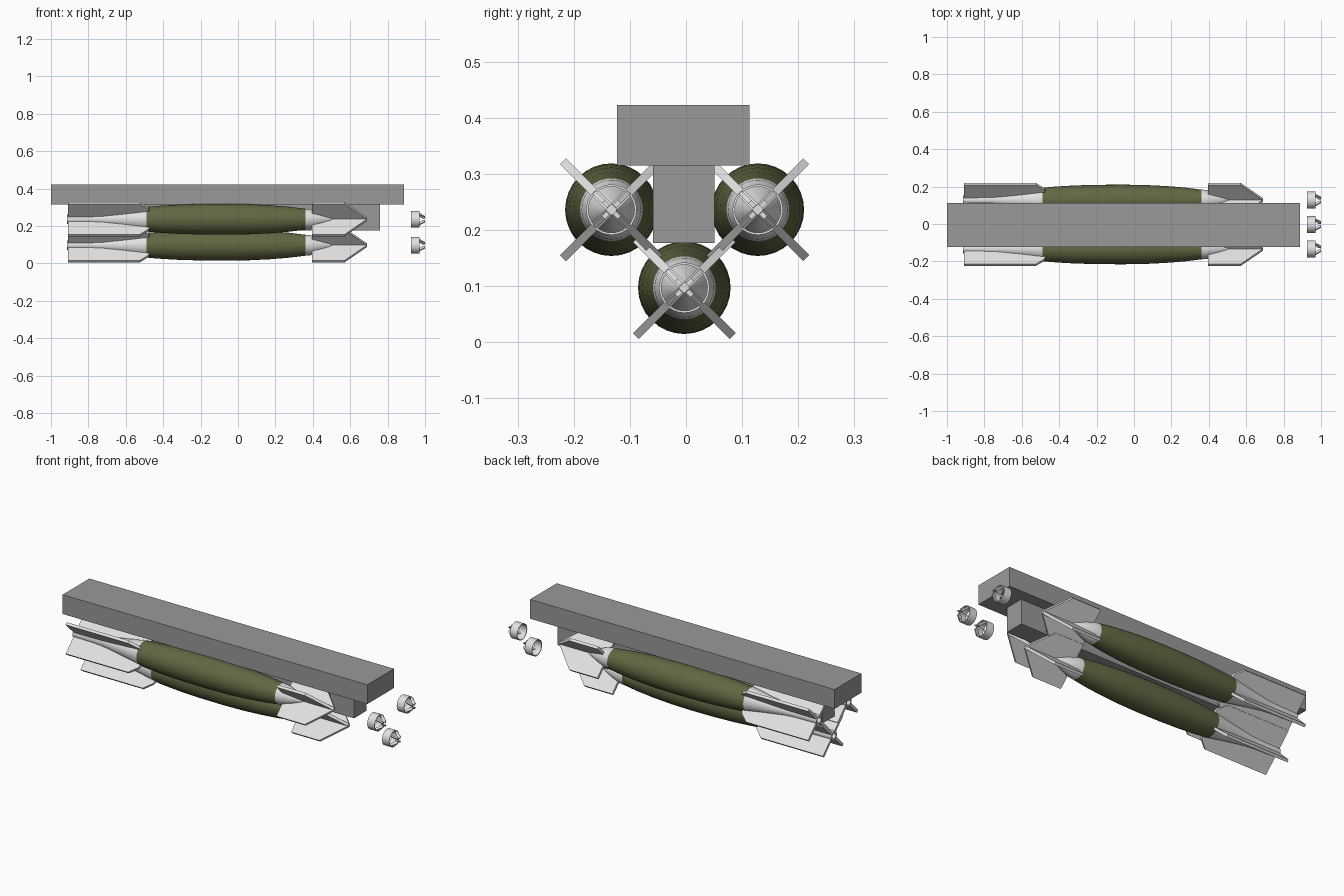
import bpy, bmesh, math
from mathutils import Matrix, Vector

if "Cube" in bpy.data.objects:
    bpy.data.objects.remove(bpy.data.objects["Cube"])


def material(name, rgb):
    m = bpy.data.materials.new(name)
    m.diffuse_color = (*rgb, 1)
    m.use_nodes = True
    m.node_tree.nodes["Principled BSDF"].inputs["Base Color"].default_value = m.diffuse_color
    return m


OLIVE = material("olive_green", (0.125, 0.135, 0.055))
LIGHT = material("light_grey", (0.76, 0.76, 0.76))
GREY = material("pylon_grey", (0.32, 0.32, 0.32))


def finish(bm, name, mat, smooth=False):
    bmesh.ops.recalc_face_normals(bm, faces=bm.faces)
    me = bpy.data.meshes.new(name)
    bm.to_mesh(me)
    bm.free()
    me.materials.append(mat)
    if smooth:
        me.shade_smooth()
        me.set_sharp_from_angle(angle=math.radians(35))
    return me


def lathe(name, profile, mat, n=32, closed=False):
    """Revolve (x, radius) points about the x axis."""
    bm = bmesh.new()
    rings = []
    for x, r in profile:
        rings.append([bm.verts.new((x, r * math.cos(2 * math.pi * i / n),
                                    r * math.sin(2 * math.pi * i / n))) for i in range(n)])
    pairs = list(zip(rings, rings[1:]))
    if closed:
        pairs.append((rings[-1], rings[0]))
    for a, b in pairs:
        for i in range(n):
            j = (i + 1) % n
            bm.faces.new((a[i], a[j], b[j], b[i]))
    if not closed:
        bm.faces.new(rings[0])
        bm.faces.new(rings[-1])
    return finish(bm, name, mat, True)


def plates(name, outline, thick, count, mat):
    """Flat plates from (x, radius) outlines, set diagonally about the x axis."""
    bm = bmesh.new()
    for k in range(count):
        rot = Matrix.Rotation(math.radians(45 + 90 * k), 3, 'X')
        vs = [bm.verts.new(rot @ Vector((x, -thick / 2, r))) for x, r in outline]
        f = bm.faces.new(vs)
        ext = bmesh.ops.extrude_face_region(bm, geom=[f])
        new = [v for v in ext["geom"] if isinstance(v, bmesh.types.BMVert)]
        bmesh.ops.translate(bm, vec=rot @ Vector((0, thick, 0)), verts=new)
    return finish(bm, name, mat)


def box(name, lo, hi, mat):
    bm = bmesh.new()
    bmesh.ops.create_cube(bm, size=1)
    for v in bm.verts:
        v.co = [l + (c + 0.5) * (h - l) for c, l, h in zip(v.co, lo, hi)]
    place(finish(bm, name, mat), name, (0, 0, 0))


def place(me, name, loc):
    ob = bpy.data.objects.new(name, me)
    ob.location = loc
    bpy.context.collection.objects.link(ob)


# parts of one bomb, around its own axis
parts = {
    "body": lathe("body", [(-0.49, 0.066), (-0.42, 0.072), (-0.32, 0.078), (-0.2, 0.0815),
                           (-0.06, 0.0825), (0.06, 0.0805), (0.17, 0.075), (0.27, 0.067),
                           (0.36, 0.056)], OLIVE),
    # hollow-ended tail cone
    "tail": lathe("tail", [(-0.88, 0.016), (-0.915, 0.016), (-0.915, 0.025), (-0.78, 0.027),
                           (-0.72, 0.031), (-0.6, 0.048), (-0.49, 0.066)], LIGHT),
    "nose": lathe("nose", [(0.36, 0.056), (0.395, 0.053), (0.44, 0.038),
                           (0.49, 0.019), (0.515, 0.006)], LIGHT),
    # crossed front fins meeting at a point
    "front_fins": plates("front_fins", [(0.395, -0.122), (0.57, -0.122), (0.69, -0.006),
                                        (0.69, 0.006), (0.57, 0.122), (0.395, 0.122)],
                         0.015, 2, LIGHT),
    "rear_fins": plates("rear_fins", [(-0.91, 0.018), (-0.91, 0.122), (-0.525, 0.122),
                                      (-0.48, 0.084), (-0.47, 0.055), (-0.60, 0.03)],
                        0.015, 4, LIGHT),
    # detached ring ahead of the nose with converging struts
    "nose_ring": lathe("nose_ring", [(0.925, 0.045), (0.97, 0.045), (0.97, 0.041),
                                     (0.925, 0.041)], LIGHT, closed=True),
    "ring_struts": plates("ring_struts", [(0.955, 0.043), (0.97, 0.043), (1.0, 0.020),
                                          (1.0, 0.008), (0.985, 0.010)], 0.008, 4, LIGHT),
}

# three bombs: left, right and lower
for side, y, z in (("left", -0.133, 0.236), ("right", 0.128, 0.236), ("lower", -0.003, 0.097)):
    for part, me in parts.items():
        place(me, f"{side}_{part}", (0, y, z))

# carrier beam and centre block
box("beam", (-1.0, -0.123, 0.315), (0.887, 0.113, 0.423), GREY)
box("centre_block", (-0.88, -0.059, 0.177), (0.76, 0.051, 0.315), GREY)
